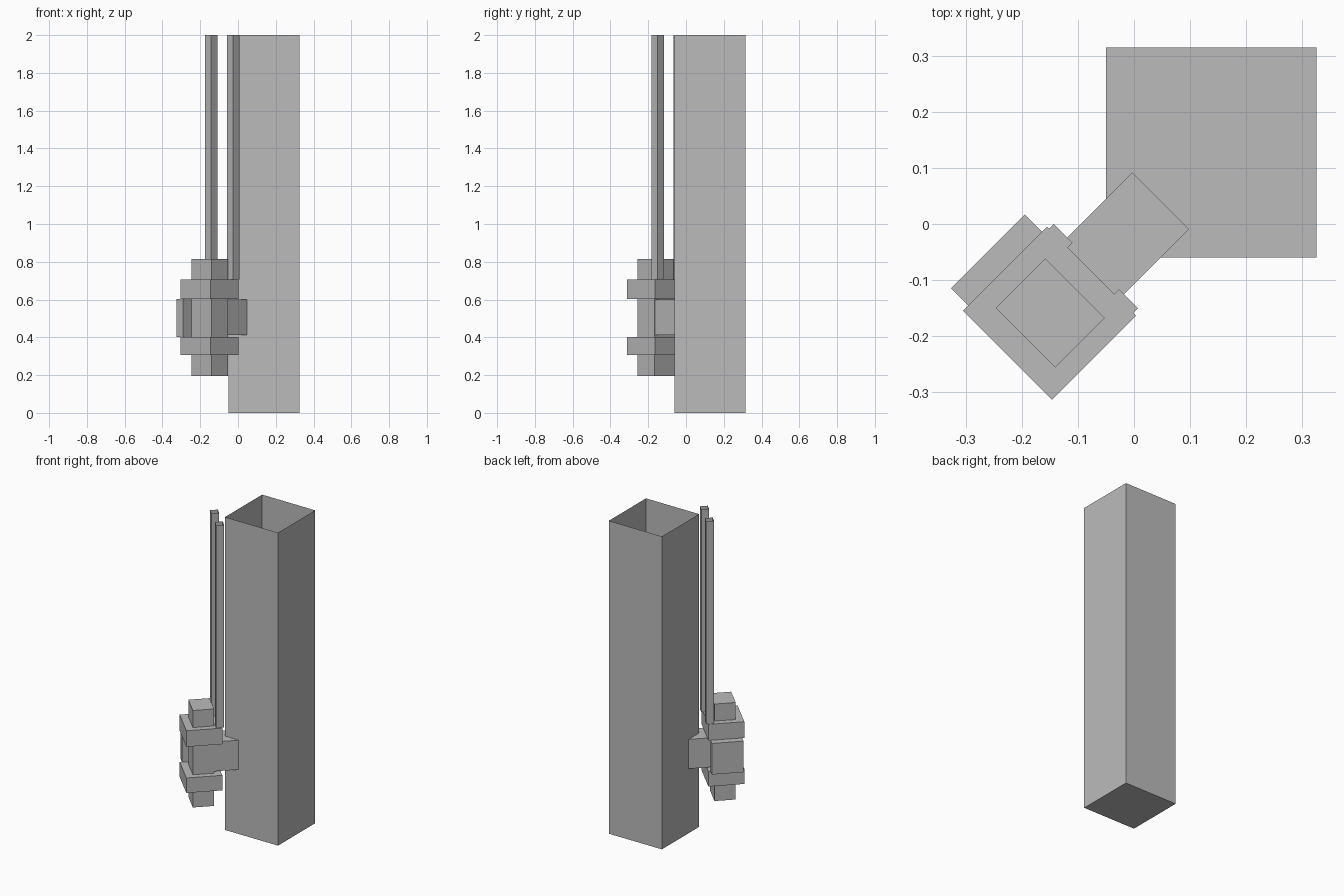
import bpy, bmesh

if "Cube" in bpy.data.objects:
    bpy.data.objects.remove(bpy.data.objects["Cube"])

grey = bpy.data.materials.new("plain grey")
grey.diffuse_color = (0.5, 0.5, 0.5, 1)
grey.use_nodes = True
grey.node_tree.nodes["Principled BSDF"].inputs["Base Color"].default_value = grey.diffuse_color


def prism(name, corners, z0, z1, open_top=False):
    """Upright prism over a counter-clockwise footprint."""
    bm = bmesh.new()
    low = [bm.verts.new((x, y, z0)) for x, y in corners]
    high = [bm.verts.new((x, y, z1)) for x, y in corners]
    bm.faces.new(low[::-1])
    if not open_top:
        bm.faces.new(high)
    n = len(corners)
    for i in range(n):
        j = (i + 1) % n
        bm.faces.new((low[i], low[j], high[j], high[i]))
    mesh = bpy.data.meshes.new(name)
    bm.to_mesh(mesh)
    bm.free()
    mesh.materials.append(grey)
    obj = bpy.data.objects.new(name, mesh)
    bpy.context.collection.objects.link(obj)
    return obj


def diagonal(name, s0, s1, d0, d1, z0, z1, open_top=False):
    """Box turned 45 degrees, bounded by s = x + y and d = x - y."""
    corners = [((s + d) / 2, (s - d) / 2)
               for s, d in ((s0, d0), (s0, d1), (s1, d1), (s1, d0))]
    return prism(name, corners, z0, z1, open_top)


# hollow square post, open at the top
prism("post", [(-0.05, -0.06), (0.325, -0.06), (0.325, 0.315), (-0.05, 0.315)],
      0, 2, open_top=True)

# valve body: core, two flanges, side plate
diagonal("core", -0.396, -0.22, -0.097, 0.115, 0.194, 0.814)
for name, z0, z1 in (("lower_flange", 0.307, 0.403), ("upper_flange", 0.602, 0.705)):
    diagonal(name, -0.459, -0.16, -0.15, 0.167, z0, z1)
diagonal("side_plate", -0.441, -0.178, -0.212, -0.14, 0.403, 0.602)

# arm reaching into the post
diagonal("connector", -0.26, 0.089, -0.095, 0.107, 0.412, 0.60)

# pair of hollow rods, open at the top
for name, d0 in (("left_rod", -0.143), ("right_rod", 0.09)):
    diagonal(name, -0.209, -0.143, d0, d0 + 0.067, 0.705, 2, open_top=True)
